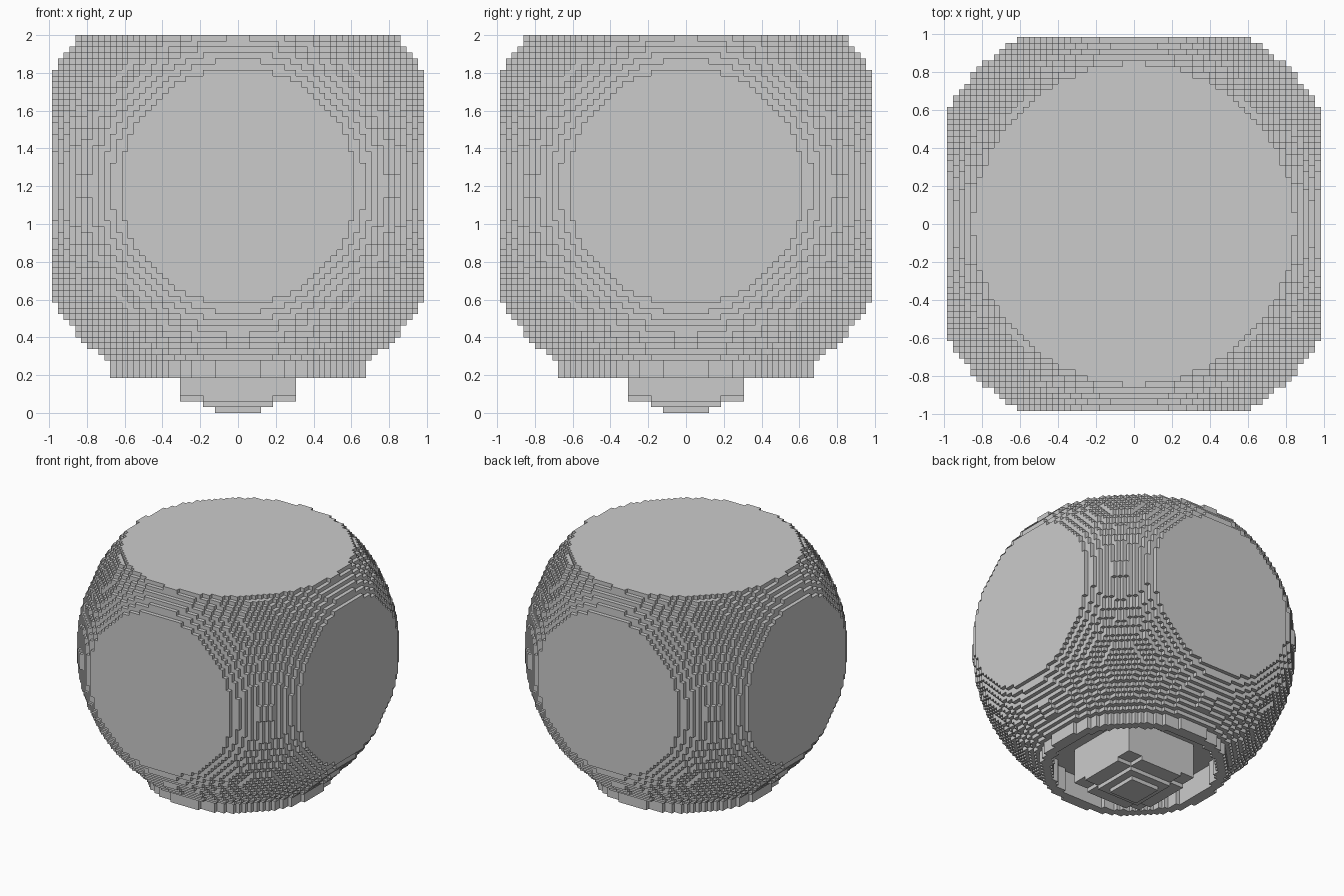
import bpy, bmesh
from mathutils import Vector

cube = bpy.data.objects.get("Cube")
if cube:
    bpy.data.objects.remove(cube)

UNIT = 2 / 65          # edge of one block
HALF = 32              # half width in blocks
TOP = 65               # layers
CENTRE = 39            # layer of the ball centre
RADIUS = 37.55
RIM, RIM_TOP = 6, 8    # lowest layers of the rim
GROOVE_TOP, GROOVE_R = 12, 19.5
# half size of the hanging foot, per layer: (long arm, short arm)
FOOT = [(4, 4), (6, 6), (10, 6)]


def filled(i, j, k):
    """Whether the block at column i, row j, layer k is solid."""
    if not (-HALF <= i < HALF and -HALF <= j < HALF and 0 <= k < TOP):
        return False
    x, y = abs(i + 0.5), abs(j + 0.5)
    # square foot in the middle of the underside
    if k < GROOVE_TOP and max(x, y) < 10:
        if k >= len(FOOT):
            return True
        long_arm, short_arm = FOOT[k]
        return max(x, y) < long_arm and min(x, y) < short_arm
    if k < RIM:
        return False
    # recess around the foot
    if k < GROOVE_TOP and x * x + y * y < GROOVE_R ** 2:
        return False
    # ball clipped by the box, with a straight rim below
    z = max(k, RIM_TOP) + 0.5 - CENTRE
    return x * x + y * y + z * z < RADIUS ** 2


solid = {(i, j, k) for i in range(-HALF, HALF) for j in range(-HALF, HALF)
         for k in range(TOP) if filled(i, j, k)}

# skin of the solid: one quad for each exposed block side
bm = bmesh.new()
corners = {}


def corner(p):
    key = tuple(p)
    if key not in corners:
        corners[key] = bm.verts.new(Vector(key) * UNIT)
    return corners[key]


for cell in solid:
    for axis in range(3):
        for side in (0, 1):
            near = list(cell)
            near[axis] += 2 * side - 1
            if tuple(near) in solid:
                continue
            quad = []
            for a, b in ((0, 0), (1, 0), (1, 1), (0, 1)):
                p = list(cell)
                p[axis] += side
                p[(axis + 1) % 3] += a
                p[(axis + 2) % 3] += b
                quad.append(corner(p))
            bm.faces.new(quad if side else quad[::-1])

# merge flat areas
bmesh.ops.dissolve_limit(bm, angle_limit=0.01, verts=bm.verts, edges=bm.edges)

mesh = bpy.data.meshes.new("stepped_ball")
bm.to_mesh(mesh)
bm.free()
ball = bpy.data.objects.new("stepped_ball", mesh)
bpy.context.collection.objects.link(ball)

grey = bpy.data.materials.new("light grey")
grey.use_nodes = True
colour = (0.6, 0.6, 0.6, 1)
grey.diffuse_color = colour
grey.node_tree.nodes["Principled BSDF"].inputs["Base Color"].default_value = colour
mesh.materials.append(grey)
